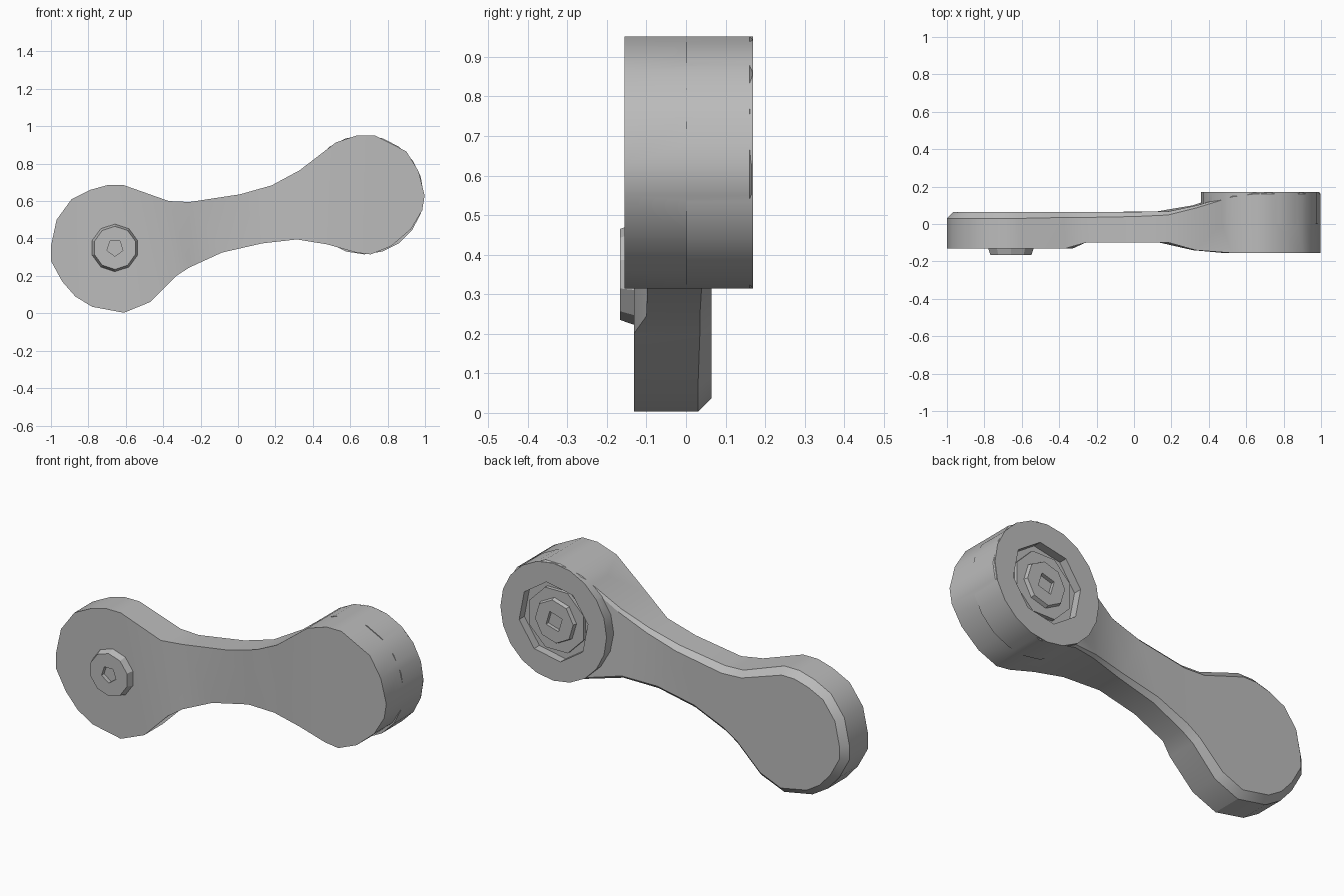
import bpy, bmesh, math
from mathutils import Matrix, Vector

cube = bpy.data.objects.get("Cube")
if cube:
    bpy.data.objects.remove(cube, do_unlink=True)

GREY = (0.5, 0.5, 0.5, 1)
mat = bpy.data.materials.new("plain grey")
mat.use_nodes = True
mat.diffuse_color = GREY
mat.node_tree.nodes["Principled BSDF"].inputs["Base Color"].default_value = GREY


def finish(name, bm):
    bmesh.ops.recalc_face_normals(bm, faces=bm.faces)
    me = bpy.data.meshes.new(name)
    bm.to_mesh(me)
    bm.free()
    me.materials.append(mat)
    ob = bpy.data.objects.new(name, me)
    bpy.context.collection.objects.link(ob)
    return ob


def select(ob):
    bpy.ops.object.select_all(action='DESELECT')
    ob.select_set(True)
    bpy.context.view_layer.objects.active = ob


def prism(name, x, z, y0, y1, r0, sides, r1=None, turn=0.0):
    """Straight or tapered prism with its axis along y."""
    bm = bmesh.new()
    m = (Matrix.Translation((x, (y0 + y1) / 2, z)) @ Matrix.Rotation(-math.pi / 2, 4, 'X')
         @ Matrix.Rotation(turn, 4, 'Z'))
    bmesh.ops.create_cone(bm, cap_ends=True, segments=sides, radius1=r0,
                          radius2=r0 if r1 is None else r1, depth=y1 - y0, matrix=m)
    return finish(name, bm)


def combine(ob, other, operation):
    other.hide_render = True
    select(ob)
    mod = ob.modifiers.new("bool", 'BOOLEAN')
    mod.object, mod.operation, mod.solver = other, operation, 'EXACT'
    bpy.ops.object.modifier_apply(modifier=mod.name)
    bpy.data.objects.remove(other, do_unlink=True)


# Sections along the arm: top x, z; bottom x, z; front y, back y; back chamfer
SECTIONS = [
    (-1.00, .36, -1.00, .28, -.13, .065, .035),
    (-.97, .50, -.94, .17, -.13, .065, .035),
    (-.89, .61, -.87, .09, -.13, .065, .035),
    (-.79, .66, -.78, .035, -.13, .065, .035),
    (-.70, .685, -.61, .003, -.132, .065, .035),
    (-.61, .685, -.47, .06, -.132, .065, .035),
    (-.37, .60, -.33, .20, -.132, .065, .03),
    (-.26, .595, -.26, .245, -.10, .065, .03),
    (.01, .636, -.085, .325, -.098, .065, .025),
    (.18, .684, .13, .374, -.098, .068, .02),
    (.33, .765, .315, .395, -.14, .10, .015),
    (.524, .914, .48, .368, -.155, .155, .01),
    (.64, .952, .63, .325, -.156, .168, .008),
    (.73, .952, .71, .315, -.156, .168, .008),
    (.90, .866, .82, .36, -.156, .168, .008),
    (.965, .76, .925, .45, -.156, .168, .008),
    (.998, .63, .985, .55, -.156, .168, .008),
]


def arm_body():
    n = len(SECTIONS)
    loop = [(s[0], s[1], s) for s in SECTIONS] + [(s[2], s[3], s) for s in reversed(SECTIONS)]
    bm = bmesh.new()
    rings = ([], [], [])
    for i, (x, z, s) in enumerate(loop):
        a, b = loop[i - 1], loop[(i + 1) % len(loop)]
        d = Vector((b[0] - a[0], b[1] - a[1])).normalized()
        c = s[6]
        rings[0].append(bm.verts.new((x, s[4], z)))
        rings[1].append(bm.verts.new((x, s[5] - c, z)))
        rings[2].append(bm.verts.new((x + d.y * c, s[5], z - d.x * c)))
    # Rim, then front and back skins across the sections
    for lo, hi in zip(rings, rings[1:]):
        for i in range(2 * n):
            bm.faces.new((lo[i - 1], lo[i], hi[i], hi[i - 1]))
    for ring in (rings[0], rings[2]):
        for i in range(n - 1):
            bm.faces.new((ring[i], ring[i + 1], ring[2 * n - 2 - i], ring[2 * n - 1 - i]))
    return finish("crank_arm", bm)


LX, LZ = -.658, .35     # small end centre
RX, RZ = .675, .633     # large end centre

# Arm with the raised boss on the back and its recess
arm = arm_body()
combine(arm, prism("boss", RX, RZ, 0, .17, .318, 20), 'UNION')
combine(arm, prism("recess", RX, RZ, .125, .25, .21, 8, turn=.2), 'DIFFERENCE')

# Collar and bolt inside the back recess
collar = prism("back_collar", RX, RZ, .10, .145, .175, 8, turn=.4)
bolt = prism("back_bolt", RX, RZ, .10, .165, .135, 8, .115, turn=.1)
combine(bolt, prism("socket", RX, RZ, .13, .25, .055, 4, turn=.5), 'DIFFERENCE')

# Screw head on the front of the small end
screw = prism("front_screw", LX, LZ, -.167, -.10, .115, 10, .138)
combine(screw, prism("socket", LX, LZ, -.25, -.145, .045, 5), 'DIFFERENCE')

for ob in (arm, collar, bolt, screw):
    select(ob)
    bpy.ops.object.shade_smooth_by_angle(angle=math.radians(32))
